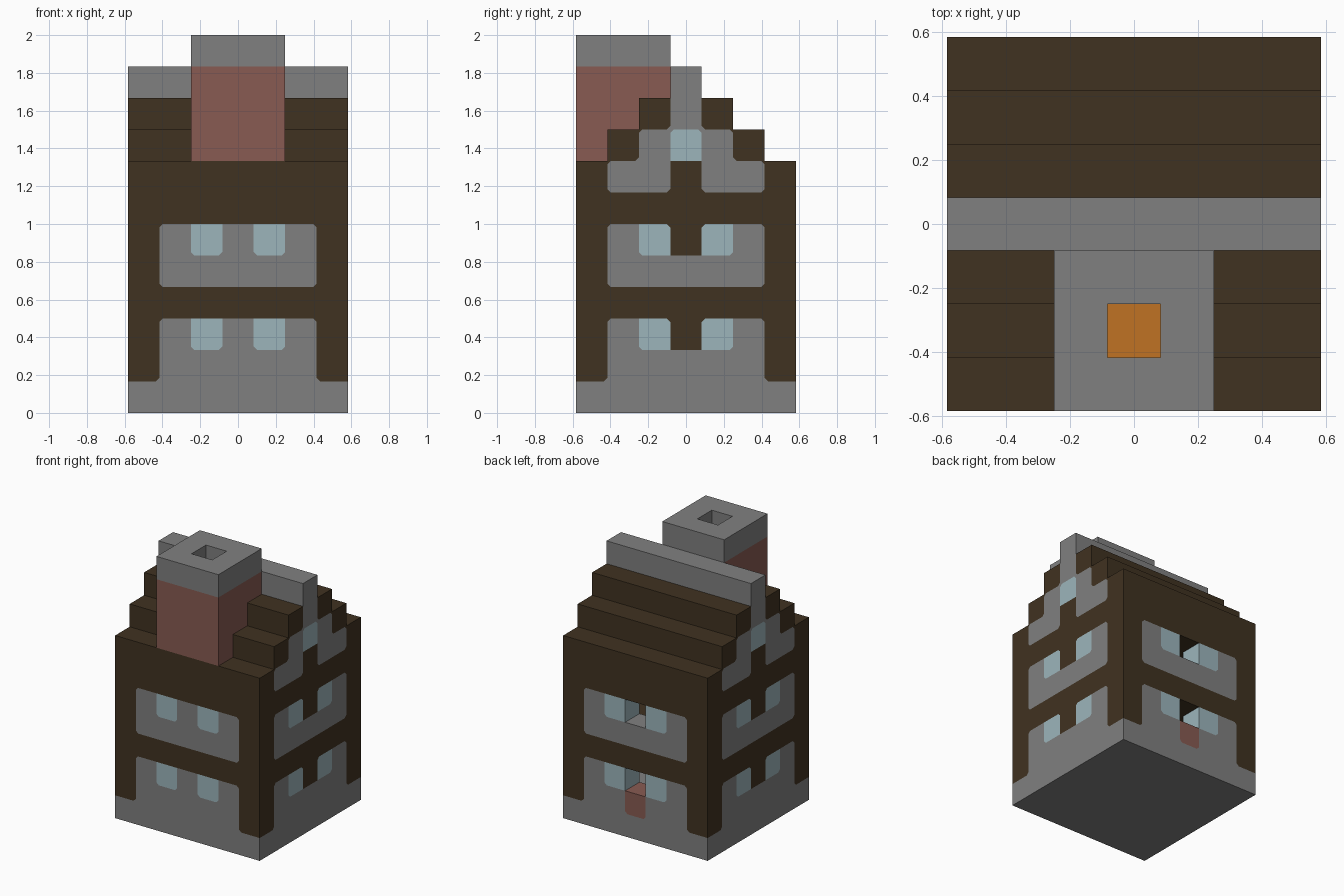
import bpy
import bmesh
from mathutils import Vector

if "Cube" in bpy.data.objects:
    bpy.data.objects.remove(bpy.data.objects["Cube"], do_unlink=True)

U = 1 / 6       # edge of one building block
N = 7           # blocks along each side
CUT = 0.11      # rounded-off corner of a colour patch, in blocks

# Colours, keyed by the letter used in the wall patterns
COLOURS = {
    "S": ("grey stone", (0.216, 0.216, 0.216)),
    "T": ("dark timber", (0.051, 0.032, 0.015)),
    "G": ("pale glass", (0.335, 0.462, 0.5)),
    "B": ("red brick", (0.246, 0.105, 0.084)),
    "F": ("orange fire", (0.527, 0.171, 0.017)),
}
materials, slot = [], {}
for key, (name, rgb) in COLOURS.items():
    mat = bpy.data.materials.new(name)
    mat.use_nodes = True
    mat.diffuse_color = (*rgb, 1)
    shader = mat.node_tree.nodes["Principled BSDF"]
    shader.inputs["Base Color"].default_value = (*rgb, 1)
    shader.inputs["Roughness"].default_value = 0.9
    slot[key] = len(materials)
    materials.append(mat)

# Wall patterns from the ground up, one letter per block
FRONT = ["SSSSSSS", "TSSSSST", "TSGSGST", "TTTTTTT",
         "TSSSSST", "TSGSGST", "TTTTTTT", "TTTTTTT"]
BACK = ["SSSSSSS", "TSSBSST", "TSG.GST", "TTTTTTT",
        "TSSSSST", "TSG.GST", "TTTTTTT", "TTTTTTT"]
SIDE = ["SSSSSSS", "TSSSSST", "TSGTGST", "TTTTTTT",
        "TSSSSST", "TSGTGST", "TTTTTTT", "TSSTSST",
        ".TSGST.", "..TST..", "...S..."]

cells = {}      # block position -> (part, colour letter)


def put(part, x, y, z, key):
    if key == ".":
        cells.pop((x, y, z), None)
    else:
        cells[x, y, z] = (part, key)


# Floors across the inside
for z, key in ((0, "S"), (3, "T"), (6, "T"), (7, "T")):
    for x in range(N):
        for y in range(N):
            put("floors", x, y, z, key)

# Stepped roof: two timber steps each side and a stone ridge
for x in range(N):
    for z in range(8, 11):
        for y in range(z - 7, N - z + 7):
            edge = y in (z - 7, N - 1 - (z - 7))
            if z == 10:
                put("roof_ridge", x, y, z, "S")
            else:
                put("roof", x, y, z, "T" if edge else "S")

# Front, back and the two gable walls
for z in range(len(FRONT)):
    for x in range(N):
        put("front_wall", x, 0, z, FRONT[z][x])
        put("back_wall", x, N - 1, z, BACK[z][x])
for part, x in (("left_wall", N - 1), ("right_wall", 0)):
    for z, row in enumerate(SIDE):
        for y, key in enumerate(row):
            if key != ".":
                put("roof_ridge" if z == 10 else part, x, y, z, key)

# Chimney: brick stack with a stone cap and a fire in the flue
for x in range(2, 5):
    for y in range(3):
        for z in range(8, 12):
            put("chimney", x, y, z, "S" if z == 11 else "B")
put("chimney_fire", 3, 1, 9, "F")
for z in (10, 11):
    put("flue", 3, 1, z, ".")


def step(cell, direction):
    return tuple(int(a + b) for a, b in zip(cell, direction))


def surface_colour(cell, normal):
    """Colour of a block's side if that side is exposed."""
    if cell in cells and step(cell, normal) not in cells:
        return cells[cell][1]
    return None


def point(v):
    return (v - Vector((N / 2, N / 2, 0))) * U


def add_side(bm, cell, normal, t, b):
    """One exposed block side, its corners cut where two neighbours match."""
    own = surface_colour(cell, normal)
    if own is None:
        return
    centre = Vector(cell) + Vector((0.5, 0.5, 0.5)) + normal / 2
    outline, corners = [], []
    signs = [(-1, -1), (1, -1), (1, 1), (-1, 1)]
    for k, (i, j) in enumerate(signs):
        corner = centre + t * i / 2 + b * j / 2
        beside = surface_colour(step(cell, t * i), normal)
        above = surface_colour(step(cell, b * j), normal)
        if beside and beside == above and beside != own:
            along_t, along_b = corner - t * i * CUT, corner - b * j * CUT
            pair = [along_b, along_t] if k % 2 == 0 else [along_t, along_b]
            outline += pair
            corners.append(([pair[0], corner, pair[1]], beside))
        else:
            outline.append(corner)
    for pts, key in [(outline, own)] + corners:
        face = bm.faces.new([bm.verts.new(point(p)) for p in pts])
        face.material_index = slot[key]


# Build one object per part
axes = [Vector((1, 0, 0)), Vector((0, 1, 0)), Vector((0, 0, 1))]
for part in sorted({p for p, _ in cells.values()}):
    bm = bmesh.new()
    for cell, (owner, _) in cells.items():
        if owner == part:
            for a in range(3):
                t, b = axes[(a + 1) % 3], axes[(a + 2) % 3]
                add_side(bm, cell, axes[a], t, b)
                add_side(bm, cell, -axes[a], b, t)
    bmesh.ops.remove_doubles(bm, verts=bm.verts, dist=0.0005)
    mesh = bpy.data.meshes.new(part)
    bm.to_mesh(mesh)
    bm.free()
    for mat in materials:
        mesh.materials.append(mat)
    bpy.context.collection.objects.link(bpy.data.objects.new(part, mesh))
